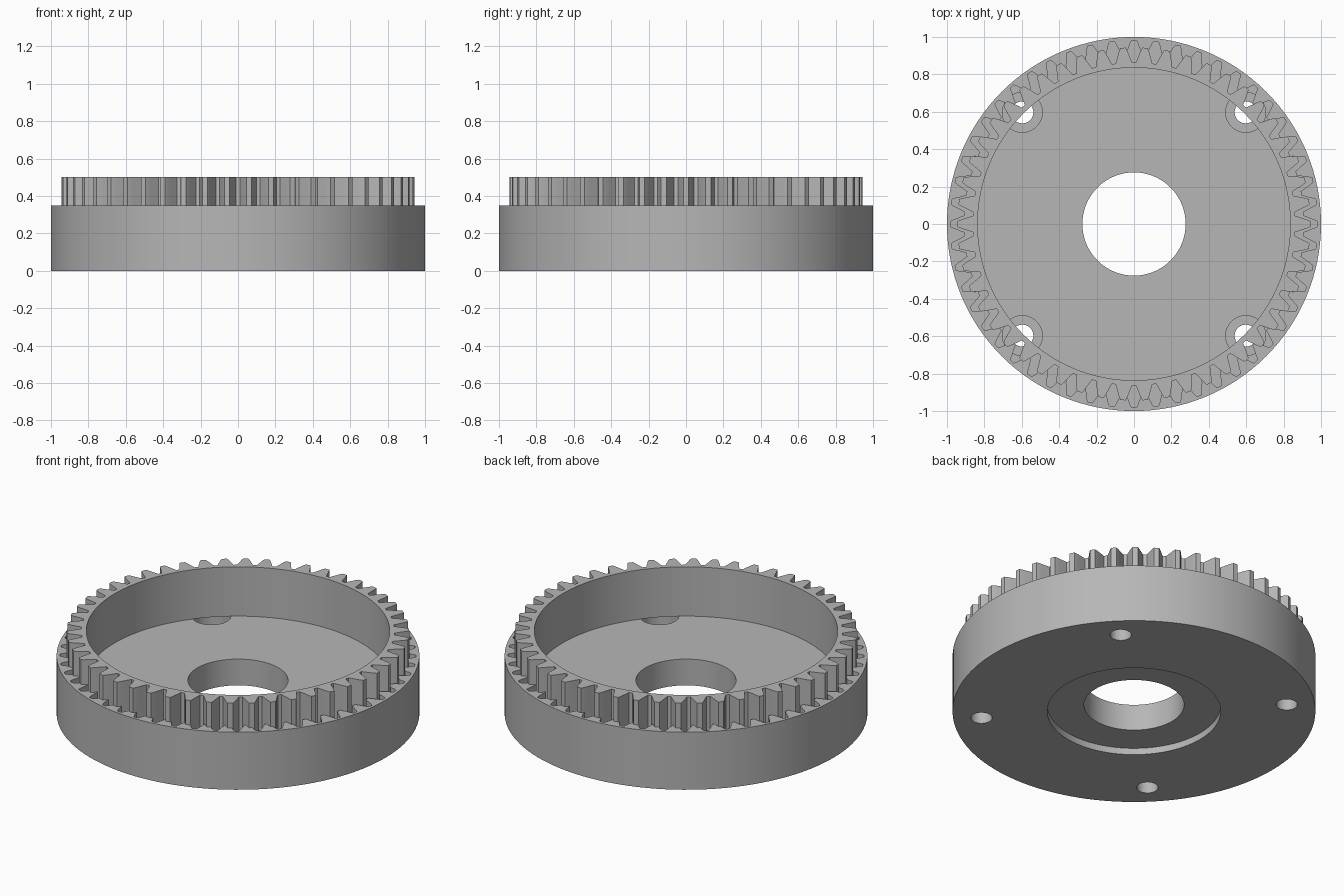
import bpy, bmesh, math
from math import pi, cos, sin

old = bpy.data.objects.get("Cube")
if old:
    bpy.data.objects.remove(old, do_unlink=True)

# One plain grey for everything
grey = bpy.data.materials.new("plain grey")
grey.use_nodes = True
color = (0.47, 0.47, 0.47, 1)
grey.diffuse_color = color
grey.node_tree.nodes["Principled BSDF"].inputs["Base Color"].default_value = color


def prism(name, outline, z0, z1):
    """Extrude a closed outline from z0 to z1."""
    bm = bmesh.new()
    face = bm.faces.new([bm.verts.new((x, y, z0)) for x, y in outline])
    top = bmesh.ops.extrude_face_region(bm, geom=[face])["geom"]
    moved = [v for v in top if isinstance(v, bmesh.types.BMVert)]
    bmesh.ops.translate(bm, vec=(0, 0, z1 - z0), verts=moved)
    bmesh.ops.recalc_face_normals(bm, faces=bm.faces[:])
    mesh = bpy.data.meshes.new(name)
    bm.to_mesh(mesh)
    bm.free()
    mesh.materials.append(grey)
    obj = bpy.data.objects.new(name, mesh)
    bpy.context.collection.objects.link(obj)
    return obj


def circle(r, sides, cx=0, cy=0):
    return [(cx + r * cos(2 * pi * i / sides), cy + r * sin(2 * pi * i / sides))
            for i in range(sides)]


def gear(teeth, flank):
    """Toothed outline; flank lists (radius, half angle) from root to tip."""
    points = []
    for k in range(teeth):
        mid = 2 * pi * k / teeth
        side = [(r, mid - a) for r, a in flank]
        side += [(r, mid + a) for r, a in reversed(flank)]
        points += [(r * cos(a), r * sin(a)) for r, a in side]
    return points


def cut(target, cutter):
    mod = target.modifiers.new("cut", "BOOLEAN")
    mod.operation = "DIFFERENCE"
    mod.solver = "EXACT"
    mod.object = cutter
    bpy.context.view_layer.objects.active = target
    bpy.ops.object.modifier_apply(modifier=mod.name)
    bpy.data.objects.remove(cutter, do_unlink=True)


# Outer cup with an internally toothed cavity above its floor
FLOOR, RIM, TOP = 0.2, 0.35, 0.5
cup = prism("outer_cup", circle(1, 128), 0, RIM)
lobe = [(0.908, 0.047), (0.925, 0.040), (0.944, 0.0302), (0.965, 0.022), (0.982, 0.013)]
cut(cup, prism("cavity_cutter", gear(52, lobe), FLOOR, TOP))

# Centre bore and the shallow recess beneath
cut(cup, prism("bore_cutter", circle(0.276, 96), -0.1, TOP))
cut(cup, prism("recess_cutter", circle(0.478, 96), -0.1, 0.04))

# Four counterbored screw holes
for sx in (-1, 1):
    for sy in (-1, 1):
        x, y = 0.597 * sx, 0.597 * sy
        cut(cup, prism("counterbore_cutter", circle(0.107, 40, x, y), 0.1, FLOOR + 0.02))
        cut(cup, prism("screw_cutter", circle(0.059, 32, x, y), -0.1, 0.15))

# Inner ring with outward teeth, standing on the cup floor
tooth = [(0.863, 0.051), (0.885, 0.041), (0.908, 0.0314), (0.928, 0.0235), (0.944, 0.015)]
ring = prism("toothed_ring", gear(50, tooth), FLOOR, TOP)
cut(ring, prism("ring_bore_cutter", circle(0.836, 128), 0, 1))

# Smooth the curved walls and keep the edges sharp
for obj in (cup, ring):
    bpy.ops.object.select_all(action="DESELECT")
    obj.select_set(True)
    bpy.context.view_layer.objects.active = obj
    bpy.ops.object.shade_smooth_by_angle(angle=math.radians(25))
